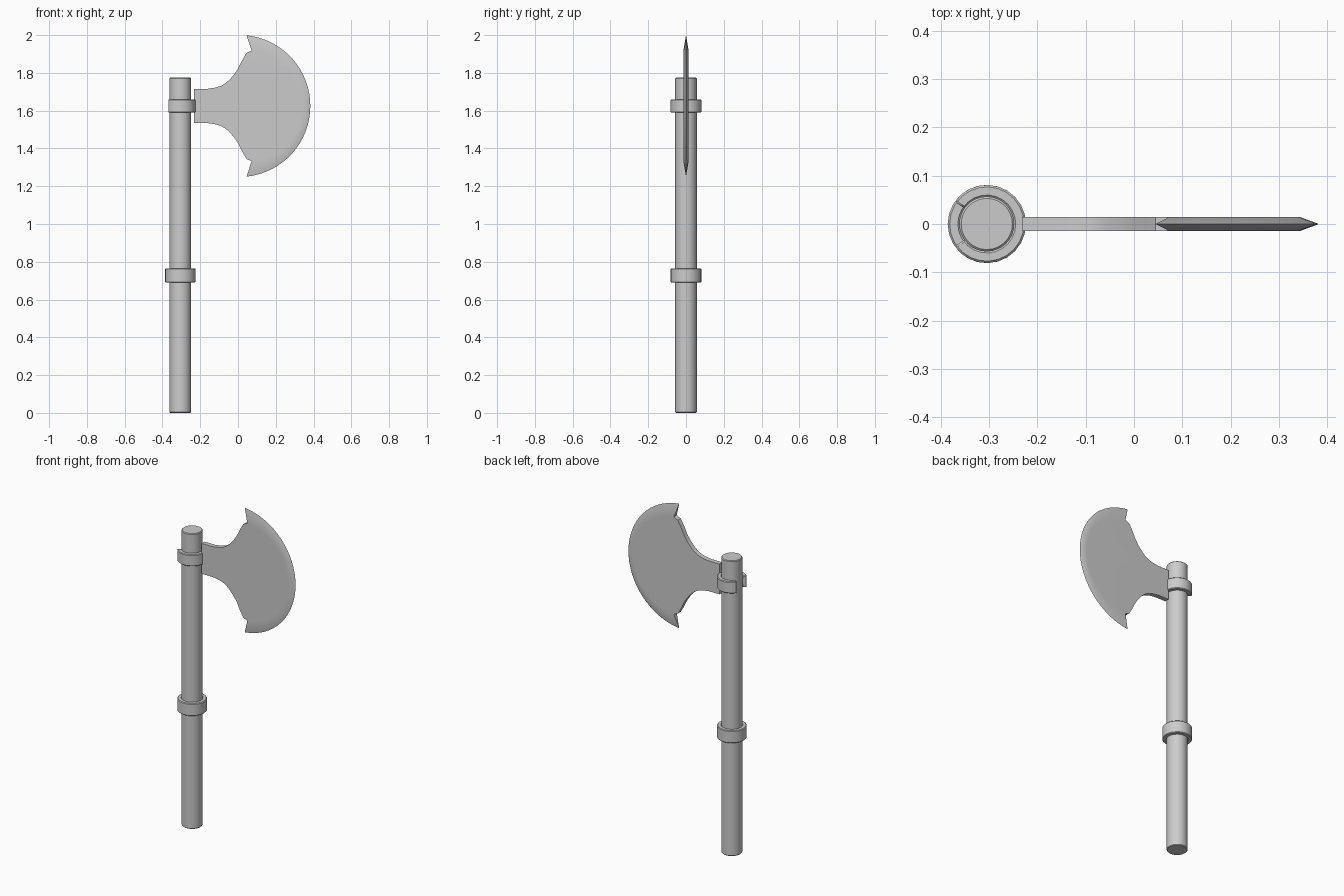
import bpy, bmesh
from math import sin, cos, pi, radians

if "Cube" in bpy.data.objects:
    bpy.data.objects.remove(bpy.data.objects["Cube"])

AXIS_X = -0.305   # shaft axis
BLADE_Z = 1.625   # blade mid height
HALF_T = 0.014    # half blade thickness


def finish(name, bm, bevel=0.0, weighted=False):
    bmesh.ops.recalc_face_normals(bm, faces=bm.faces)
    me = bpy.data.meshes.new(name)
    bm.to_mesh(me)
    bm.free()
    ob = bpy.data.objects.new(name, me)
    bpy.context.collection.objects.link(ob)
    bpy.ops.object.select_all(action='DESELECT')
    ob.select_set(True)
    bpy.context.view_layer.objects.active = ob
    bpy.ops.object.shade_smooth_by_angle(angle=radians(30))
    if bevel:
        m = ob.modifiers.new("edge_bevel", 'BEVEL')
        m.width, m.segments = bevel, 1
        m.limit_method, m.angle_limit = 'ANGLE', radians(40)
    if weighted:
        m = ob.modifiers.new("weighted_normals", 'WEIGHTED_NORMAL')
        m.keep_sharp = True
    return ob


def band(name, z0, z1, start, end, steps, r_in=0.056, r_out=0.081):
    """Rectangular section swept round the shaft; capped if it is open."""
    bm = bmesh.new()
    full = abs(end - start) >= 360
    rows = []
    for i in range(steps if full else steps + 1):
        a = radians(start + (end - start) * i / steps)
        rows.append([bm.verts.new((AXIS_X + r * cos(a), r * sin(a), z))
                     for r, z in ((r_in, z0), (r_out, z0), (r_out, z1), (r_in, z1))])
    for i in range(steps):
        p, q = rows[i], rows[(i + 1) % len(rows)]
        for k in range(4):
            j = (k + 1) % 4
            bm.faces.new((p[k], p[j], q[j], q[k]))
    if not full:
        bm.faces.new(rows[0])
        bm.faces.new(rows[-1])
    return finish(name, bm, 0.004)


# Shaft
bm = bmesh.new()
bmesh.ops.create_cone(bm, cap_ends=True, segments=32, radius1=0.057, radius2=0.057, depth=1.775)
bmesh.ops.translate(bm, verts=bm.verts, vec=(AXIS_X, 0, 1.775 / 2))
finish("shaft", bm, 0.004)

# Grip ring (closed) and blade clamp (open at the back)
band("grip_ring", 0.69, 0.765, 0, 360, 24)
band("blade_clamp", 1.59, 1.66, -145, 145, 20)

# Blade: cutting ridge, inner bevel line and flared neck outline
N = 32
ridge, inner = [], []
for i in range(N + 1):
    t = 1 - 2 * i / N
    a, b = t * radians(84.2), t * radians(86.1)
    ridge.append((0.007 + 0.376 * cos(a), 0.376 * sin(a)))
    inner.append((0.052 + 0.293 * cos(b), 0.293 * sin(b)))
neck = [(0.045, 0.281), (0.024, 0.245), (0.0, 0.197), (-0.022, 0.165), (-0.045, 0.139),
        (-0.066, 0.12), (-0.09, 0.106), (-0.12, 0.097), (-0.16, 0.091), (-0.232, 0.091)]
outline = inner + [(x, -z) for x, z in neck] + neck[::-1]

bm = bmesh.new()
edge = [bm.verts.new((x, 0, BLADE_Z + z)) for x, z in ridge]
front, back = [[bm.verts.new((x, y, BLADE_Z + z)) for x, z in outline]
               for y in (-HALF_T, HALF_T)]
for side in (front, back):
    bm.faces.new(side)
    for i in range(N):
        bm.faces.new((edge[i], edge[i + 1], side[i + 1], side[i]))
for i in range(N, len(outline)):
    j = (i + 1) % len(outline)
    bm.faces.new((front[i], front[j], back[j], back[i]))
for i in (0, N):
    bm.faces.new((edge[i], front[i], back[i]))
finish("axe_blade", bm, weighted=True)
